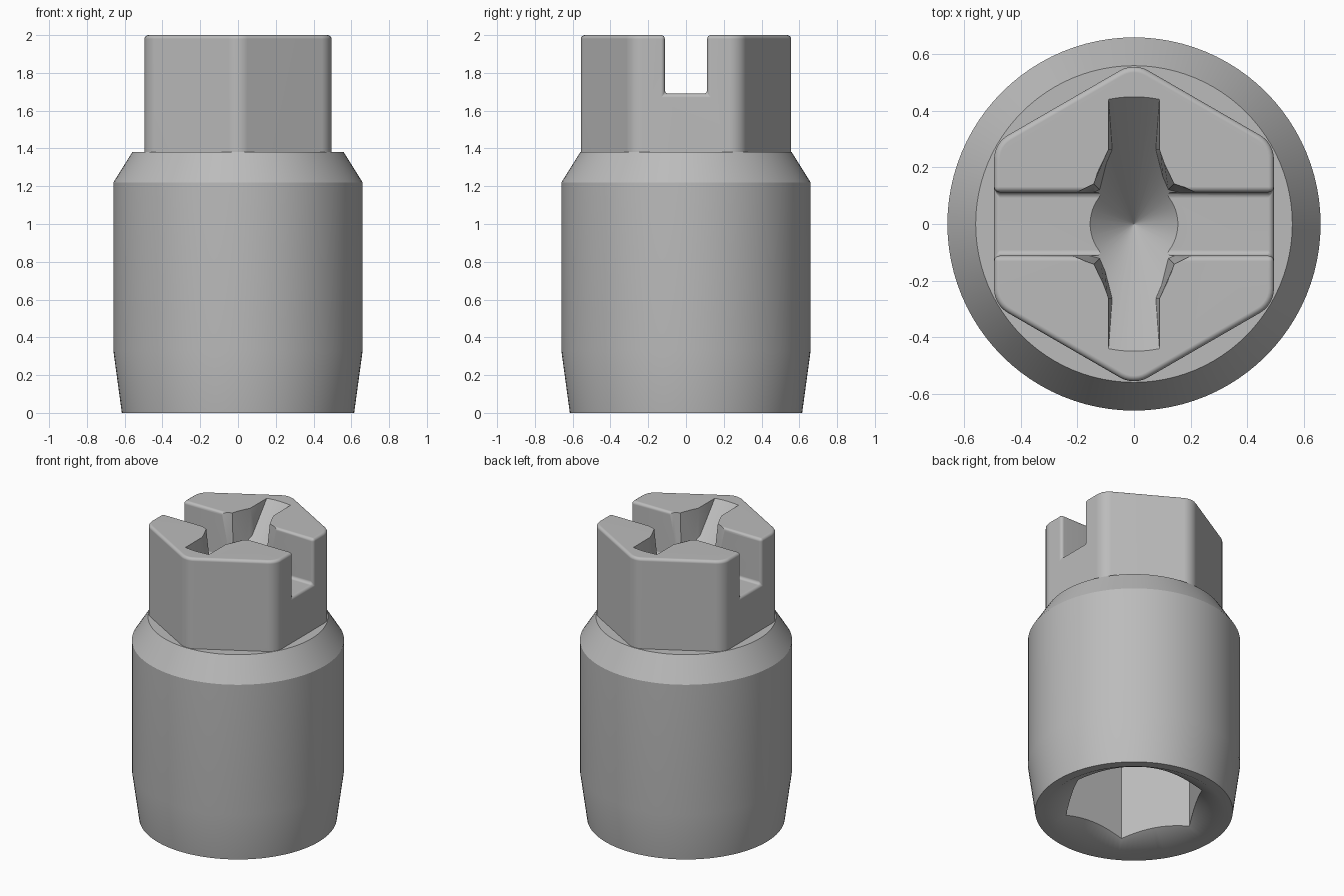
import bpy, bmesh, math
from math import cos, sin, pi, radians

if "Cube" in bpy.data.objects:
    bpy.data.objects.remove(bpy.data.objects["Cube"])

steel = bpy.data.materials.new("steel_grey")
steel.use_nodes = True
GREY = (0.5, 0.5, 0.5, 1)
steel.diffuse_color = GREY
steel.node_tree.nodes["Principled BSDF"].inputs["Base Color"].default_value = GREY


def loft(name, rings):
    """Closed solid through rings of equal point count."""
    bm = bmesh.new()
    loops = [[bm.verts.new(p) for p in ring] for ring in rings]
    n = len(loops[0])
    for low, high in zip(loops, loops[1:]):
        for i in range(n):
            j = (i + 1) % n
            bm.faces.new((low[i], low[j], high[j], high[i]))
    bm.faces.new(loops[0][::-1])
    bm.faces.new(loops[-1])
    bmesh.ops.recalc_face_normals(bm, faces=bm.faces)
    mesh = bpy.data.meshes.new(name)
    bm.to_mesh(mesh)
    bm.free()
    mesh.materials.append(steel)
    obj = bpy.data.objects.new(name, mesh)
    bpy.context.collection.objects.link(obj)
    return obj


def circle(r, z, n=96):
    return [(r * cos(2 * pi * i / n), r * sin(2 * pi * i / n), z) for i in range(n)]


def at_height(outline, z):
    return [(x, y, z) for x, y in outline]


def apply(obj, mod):
    bpy.ops.object.select_all(action='DESELECT')
    bpy.context.view_layer.objects.active = obj
    obj.select_set(True)
    bpy.ops.object.modifier_apply(modifier=mod.name)


def combine(obj, other, operation):
    mod = obj.modifiers.new(operation.title(), 'BOOLEAN')
    mod.operation, mod.object, mod.solver = operation, other, 'EXACT'
    apply(obj, mod)
    bpy.data.objects.remove(other)


def rounded_hex(flat, radius, steps=6):
    reach = (flat - radius) / cos(pi / 6)
    points = []
    for k in range(6):
        corner = radians(90 + 60 * k)
        for s in range(steps + 1):
            a = corner + radians(-30 + 60 * s / steps)
            points.append((reach * cos(corner) + radius * cos(a),
                           reach * sin(corner) + radius * sin(a)))
    return points


def cross_outline(z):
    """Four-winged driver cross, narrowing with depth."""
    shrink = 0.07 * (2 - z)
    wing, web, mid = 0.09 - shrink, 0.264, 0.142 - shrink
    quarter = [(0.7, -wing), (0.7, wing), (web, wing), (mid, mid), (wing, web)]
    points = []
    for k in range(4):
        c, s = round(cos(k * pi / 2)), round(sin(k * pi / 2))
        points += [(x * c - y * s, x * s + y * c) for x, y in quarter]
    return points


# Hexagonal head with a straight slot and softened edges
head_shape = rounded_hex(0.495, 0.1)
head = loft("head", [at_height(head_shape, z) for z in (1.3, 2.0)])
slot_shape = [(-1, -0.112), (1, -0.112), (1, 0.112), (-1, 0.112)]
slot = loft("slot_cutter", [at_height(slot_shape, z) for z in (1.69, 2.3)])
combine(head, slot, 'DIFFERENCE')
bevel = head.modifiers.new("Bevel", 'BEVEL')
bevel.width, bevel.segments = 0.02, 4
bevel.limit_method, bevel.angle_limit = 'ANGLE', radians(40)
bevel.use_clamp_overlap = False
apply(head, bevel)

# Turned body
body = loft("socket_body", [circle(r, z) for r, z in
                            ((0.615, 0), (0.66, 0.33), (0.66, 1.22), (0.56, 1.38))])
combine(body, head, 'UNION')

# Cross recess: a cone limited to the wings of the cross
recess = loft("recess_cutter", [circle(r, 1.527 + r * 1.051) for r in (0.001, 0.55)])
cross = loft("cross_cutter", [at_height(cross_outline(z), z) for z in (1.4, 2.2)])
combine(recess, cross, 'INTERSECT')
combine(body, recess, 'DIFFERENCE')

# Hexagonal socket with a flared mouth underneath
bore = loft("bore_cutter", [circle(0.45, z, 6) for z in (-0.1, 0.9)])
combine(body, bore, 'DIFFERENCE')
flare = loft("flare_cutter", [circle(0.556 - 1.77 * z, z) for z in (-0.05, 0.12)])
combine(body, flare, 'DIFFERENCE')

# Smooth curves, crisp edges
bpy.ops.object.select_all(action='DESELECT')
bpy.context.view_layer.objects.active = body
body.select_set(True)
bpy.ops.object.shade_smooth_by_angle(angle=radians(30))
normals = body.modifiers.new("Weighted Normals", 'WEIGHTED_NORMAL')
normals.keep_sharp = True
